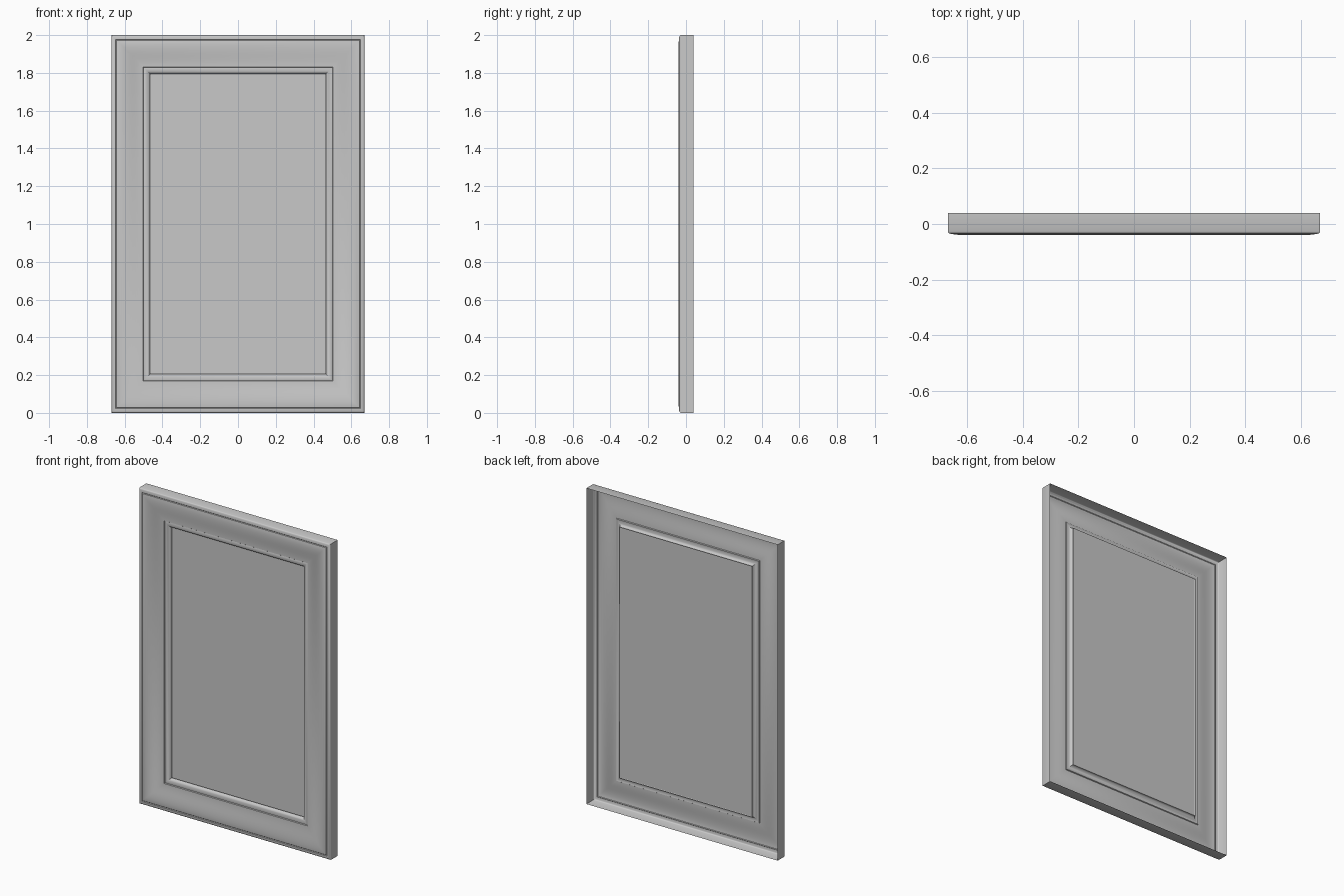
import bpy, bmesh
from math import cos, sin, pi

cube = bpy.data.objects.get("Cube")
if cube:
    bpy.data.objects.remove(cube, do_unlink=True)

HALF_W, HEIGHT = 0.67, 2.0

paint = bpy.data.materials.new("grey paint")
paint.use_nodes = True
grey = (0.58, 0.58, 0.58, 1)
paint.diffuse_color = grey
paint.node_tree.nodes["Principled BSDF"].inputs["Base Color"].default_value = grey


def moulding(name, profile, fill=False):
    """Sweep a profile of (inset, depth) points round the door with mitred corners."""
    bm = bmesh.new()
    rings = []
    for inset, y in profile:
        x, low, high = HALF_W - inset, inset, HEIGHT - inset
        corners = ((-x, low), (x, low), (x, high), (-x, high))
        rings.append([bm.verts.new((cx, y, cz)) for cx, cz in corners])
    for outer, inner in zip(rings, rings[1:]):
        for i in range(4):
            j = (i + 1) % 4
            bm.faces.new((outer[i], outer[j], inner[j], inner[i]))
    if fill:
        bm.faces.new(rings[-1])
    mesh = bpy.data.meshes.new(name)
    bm.to_mesh(mesh)
    bm.free()
    mesh.materials.append(paint)
    obj = bpy.data.objects.new(name, mesh)
    bpy.context.collection.objects.link(obj)
    bpy.ops.object.select_all(action="DESELECT")
    obj.select_set(True)
    bpy.context.view_layer.objects.active = obj
    bpy.ops.object.shade_smooth_by_angle(angle=pi / 6)
    return obj


def quarter_round(inset, y, width, depth, steps=6):
    """Convex curve from flat to steep, dropping back towards the panel."""
    angles = [pi / 2 * i / steps for i in range(steps + 1)]
    return [(inset + width * sin(a), y + depth * (1 - cos(a))) for a in angles]


# Door edge, open at the back, with its rounded outer lip
moulding("door_edge", [(0, 0.04), (0, -0.027), (0.002, -0.031), (0.006, -0.034),
                       (0.012, -0.036), (0.022, -0.037), (0.025, -0.034)])

# Wide frame face: low crest, then a gentle ogee falling inwards
ogee = [(0.05 + 0.118 * t, -0.031 - 0.009 * cos(pi * t))
        for t in [i / 10 for i in range(11)]]
moulding("frame_face", [(0.025, -0.034), (0.028, -0.037), (0.038, -0.0392)] + ogee)

# Inner bead: narrow groove, then a rounded drop to the panel
moulding("inner_bead", [(0.168, -0.022), (0.171, -0.017), (0.174, -0.018)]
         + quarter_round(0.178, -0.019, 0.027, 0.017) + [(0.205, 0.002), (0.209, 0.0)])

# Flat recessed centre panel
moulding("centre_panel", [(0.209, 0.0)], fill=True)
